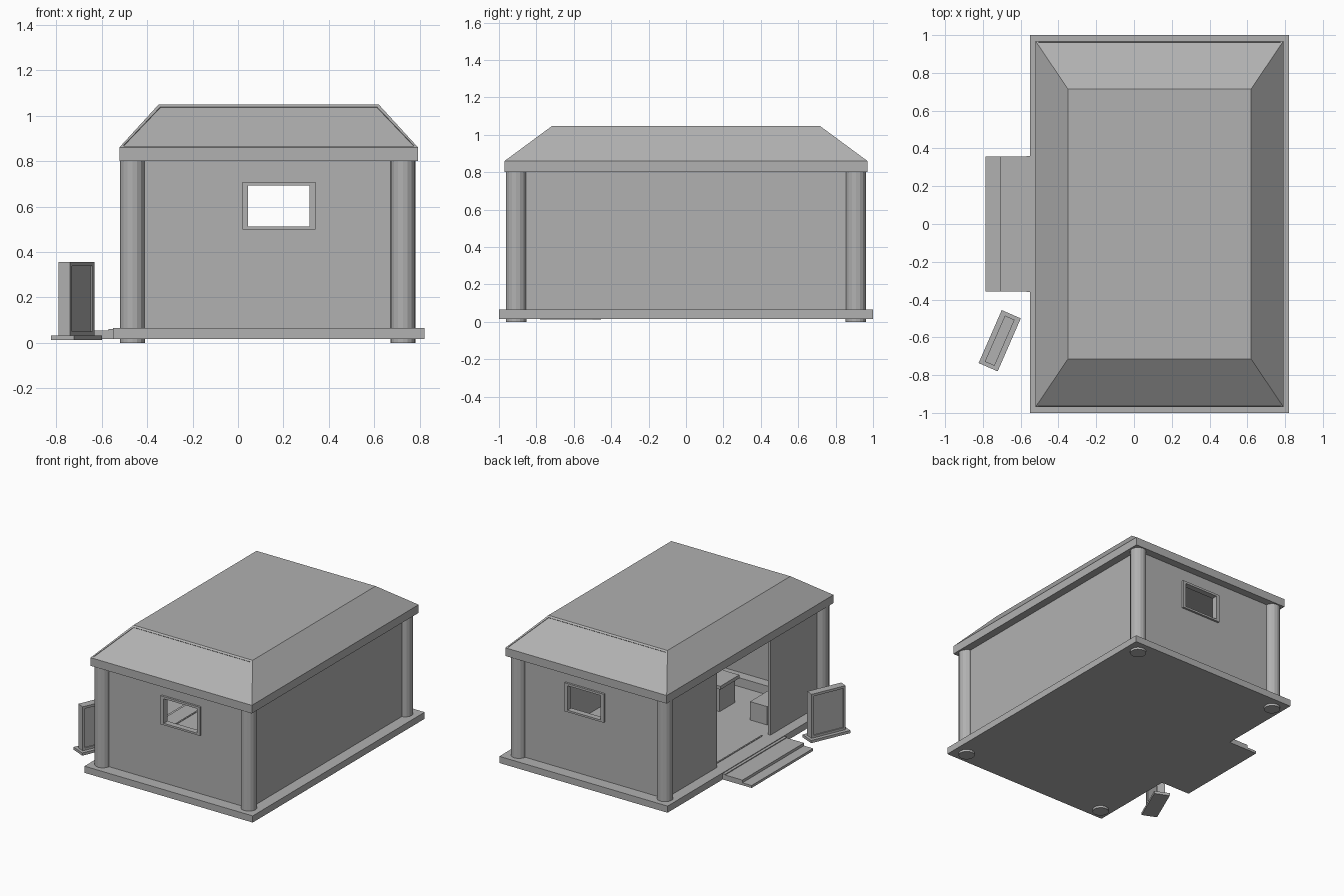
import bpy, bmesh, math
from mathutils import Matrix, Vector

if "Cube" in bpy.data.objects:
    bpy.data.objects.remove(bpy.data.objects["Cube"], do_unlink=True)

grey = bpy.data.materials.new("plain_grey")
grey.use_nodes = True
GREY = (0.44, 0.44, 0.44, 1)
grey.diffuse_color = GREY
grey.node_tree.nodes["Principled BSDF"].inputs["Base Color"].default_value = GREY


def finish(name, bm):
    bmesh.ops.recalc_face_normals(bm, faces=bm.faces)
    mesh = bpy.data.meshes.new(name)
    bm.to_mesh(mesh)
    bm.free()
    mesh.materials.append(grey)
    obj = bpy.data.objects.new(name, mesh)
    bpy.context.collection.objects.link(obj)
    return obj


def box_mesh(x, y, z):
    """Box from (low, high) ranges."""
    bm = bmesh.new()
    size = [r[1] - r[0] for r in (x, y, z)]
    mid = [(r[0] + r[1]) / 2 for r in (x, y, z)]
    bmesh.ops.create_cube(bm, size=1, matrix=Matrix.Translation(mid) @ Matrix.Diagonal((*size, 1)))
    return bm


def box(name, x, y, z):
    return finish(name, box_mesh(x, y, z))


def window_ring(name, outer, inner, y):
    """Upright rectangle in x and z with a rectangular hole, thick along y."""
    bm = bmesh.new()
    loops = []
    for x0, x1, z0, z1 in (outer, inner):
        loops.append([bm.verts.new((a, y[0], b)) for a, b in ((x0, z0), (x1, z0), (x1, z1), (x0, z1))])
    for i in range(4):
        j = (i + 1) % 4
        bm.faces.new((loops[0][i], loops[0][j], loops[1][j], loops[1][i]))
    new = bmesh.ops.extrude_face_region(bm, geom=bm.faces[:])["geom"]
    verts = [v for v in new if isinstance(v, bmesh.types.BMVert)]
    bmesh.ops.translate(bm, verts=verts, vec=(0, y[1] - y[0], 0))
    return finish(name, bm)


def inset_faces(bm, faces, thickness, depth):
    bmesh.ops.recalc_face_normals(bm, faces=bm.faces)
    for f in faces:
        bmesh.ops.inset_region(bm, faces=[f], thickness=thickness, depth=0)
        bmesh.ops.translate(bm, verts=[], vec=(0, 0, 0))
        n = f.normal.copy()
        new = bmesh.ops.extrude_face_region(bm, geom=[f])["geom"]
        bmesh.ops.translate(bm, verts=[v for v in new if isinstance(v, bmesh.types.BMVert)], vec=n * -depth)
        if f.is_valid:
            bm.faces.remove(f)


# Base slab and entrance steps
FLOOR, EAVE = 0.065, 0.80
box("base_slab", (-0.55, 0.82), (-1, 1), (0.016, FLOOR))
box("threshold", (-0.57, -0.55), (-0.36, 0.36), (0.016, 0.06))
box("upper_step", (-0.71, -0.57), (-0.358, 0.358), (0.03, 0.054))
box("lower_step", (-0.785, -0.57), (-0.358, 0.358), (0.016, 0.034))

# Corner columns
for x, side in ((-0.465, "right"), (0.725, "left")):
    for y, end in ((-0.908, "front"), (0.908, "back")):
        bm = bmesh.new()
        bmesh.ops.create_cone(bm, cap_ends=True, segments=16, radius1=0.055, radius2=0.055,
                              depth=EAVE, matrix=Matrix.Translation((x, y, EAVE / 2)))
        finish(f"{end}_{side}_column", bm)

# End walls with framed windows
for s, end in ((-1, "front"), (1, "back")):
    hole = (0.045, 0.315, 0.512, 0.692)
    window_ring(f"{end}_wall", (-0.47, 0.735, FLOOR, EAVE), hole, (s * 0.893, s * 0.913))
    window_ring(f"{end}_window_frame", (0.02, 0.34, 0.498, 0.708), hole, (s * 0.885, s * 0.928))

# Side walls, the right one with a wide doorway
box("left_wall", (0.715, 0.735), (-0.893, 0.893), (FLOOR, EAVE))
bm = bmesh.new()
D, DOOR_TOP, W = 0.31, 0.76, 0.893
outline = [(-W, FLOOR), (-D, FLOOR), (-D, DOOR_TOP), (D, DOOR_TOP), (D, FLOOR), (W, FLOOR), (W, EAVE), (-W, EAVE)]
face = bm.faces.new([bm.verts.new((-0.47, y, z)) for y, z in outline])
new = bmesh.ops.extrude_face_region(bm, geom=[face])["geom"]
bmesh.ops.translate(bm, verts=[v for v in new if isinstance(v, bmesh.types.BMVert)], vec=(0.02, 0, 0))
finish("right_wall", bm)
box("door_rail", (-0.435, -0.425), (-0.27, 0.27), (FLOOR, 0.07))

# Hipped roof: eave slab, then sloped sides up to a flat top
box("roof_eave", (-0.522, 0.792), (-0.97, 0.97), (EAVE, 0.86))
bm = box_mesh((-0.522, 0.792), (-0.97, 0.97), (0.86, 1.048))
for v in bm.verts:
    if v.co.z > 1:
        v.co.x = -0.35 if v.co.x < 0 else 0.62
        v.co.y = math.copysign(0.715, v.co.y)
bm.normal_update()
inset_faces(bm, [f for f in bm.faces if abs(f.normal.y) > 0.4], 0.018, 0.004)
finish("roof", bm)

# Interior furniture
box("table_body", (0.02, 0.3), (-0.6, -0.42), (FLOOR, 0.24))
box("table_top", (0, 0.32), (-0.62, -0.4), (0.24, 0.265))
box("seat", (-0.36, -0.22), (-0.72, -0.43), (FLOOR, 0.2))
box("wall_bench", (-0.2, 0.5), (-0.893, -0.82), (FLOOR, 0.13))

# Free-standing sign board, turned beside the steps
turn = Matrix.Translation((-0.711, -0.618, 0)) @ Matrix.Rotation(math.radians(66.4), 4, "Z")
foot = box("sign_foot", (-0.153, 0.153), (-0.055, 0.055), (0.012, 0.032))
bm = box_mesh((-0.133, 0.133), (-0.028, 0.028), (0.032, 0.356))
bm.normal_update()
inset_faces(bm, [f for f in bm.faces if abs(f.normal.y) > 0.9], 0.025, 0.008)
board = finish("sign_board", bm)
for obj in (foot, board):
    obj.data.transform(turn)
